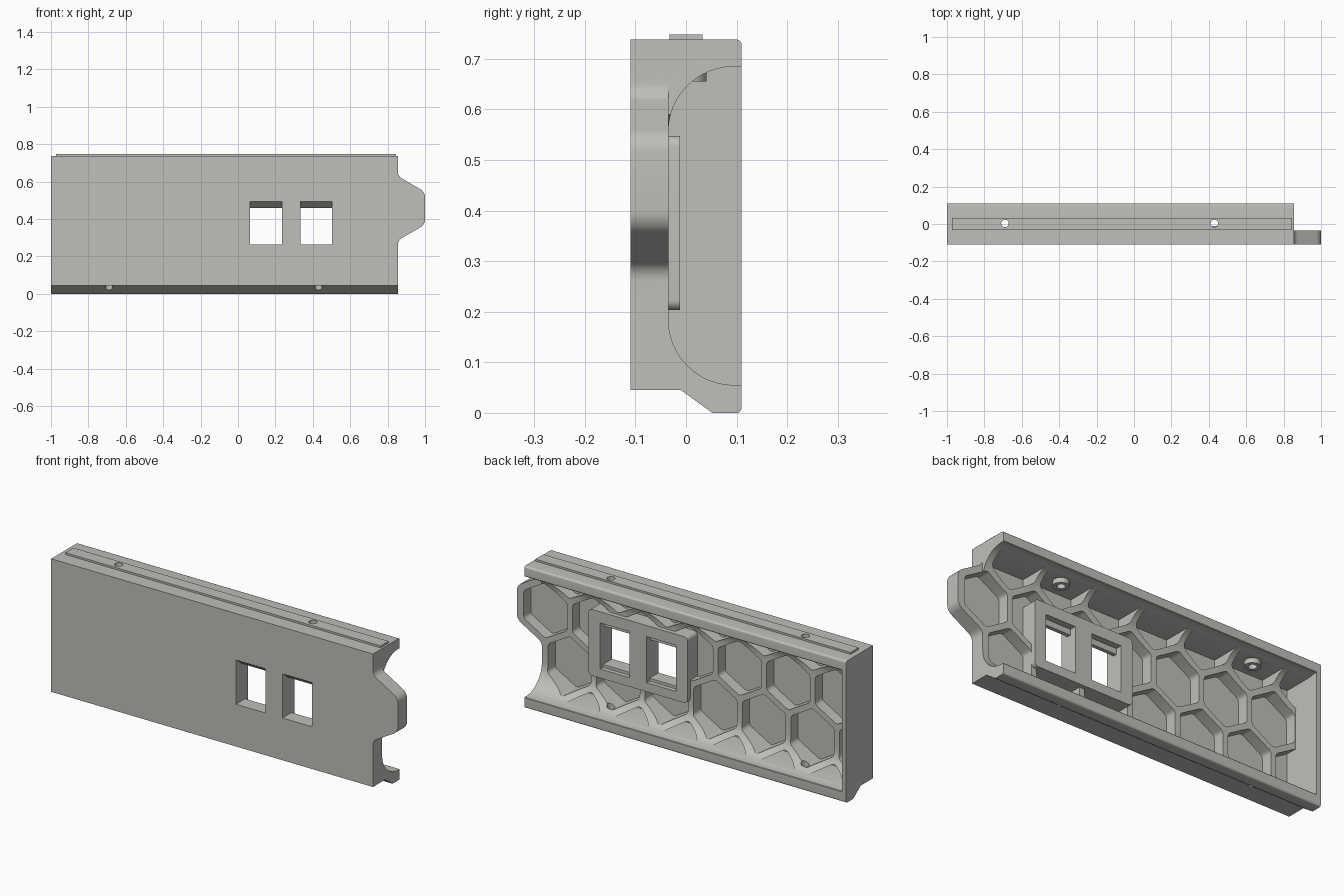
import bpy, bmesh, math
from mathutils import Vector

if "Cube" in bpy.data.objects:
    bpy.data.objects.remove(bpy.data.objects["Cube"])

grey = bpy.data.materials.new("warm_grey")
grey.diffuse_color = (0.52, 0.52, 0.49, 1)
grey.use_nodes = True
grey.node_tree.nodes["Principled BSDF"].inputs["Base Color"].default_value = grey.diffuse_color

def finish(name, bm):
    bmesh.ops.recalc_face_normals(bm, faces=bm.faces)
    me = bpy.data.meshes.new(name)
    bm.to_mesh(me)
    bm.free()
    me.materials.append(grey)
    ob = bpy.data.objects.new(name, me)
    bpy.context.collection.objects.link(ob)
    return ob

def add_prism(bm, pts, axis, a, b):
    """Extrude a 2D outline along x (points y,z) or along y (points x,z)."""
    put = (lambda p, t: (t, p[0], p[1])) if axis == 'x' else (lambda p, t: (p[0], t, p[1]))
    f = bm.faces.new([bm.verts.new(put(p, a)) for p in pts])
    ext = bmesh.ops.extrude_face_region(bm, geom=[f])
    vs = [v for v in ext["geom"] if isinstance(v, bmesh.types.BMVert)]
    bmesh.ops.translate(bm, verts=vs, vec=Vector((b - a, 0, 0) if axis == 'x' else (0, b - a, 0)))

def prism(name, pts, axis, a, b):
    bm = bmesh.new()
    add_prism(bm, pts, axis, a, b)
    return finish(name, bm)

def box(name, x0, x1, y0, y1, z0, z1):
    return prism(name, [(x0, z0), (x1, z0), (x1, z1), (x0, z1)], 'y', y0, y1)

def cylinder(name, x, y, r, z0, z1):
    bm = bmesh.new()
    bmesh.ops.create_cone(bm, cap_ends=True, segments=32, radius1=r, radius2=r, depth=z1 - z0)
    bmesh.ops.translate(bm, verts=bm.verts, vec=(x, y, (z0 + z1) / 2))
    return finish(name, bm)

def boolean(ob, tool, op):
    m = ob.modifiers.new(op, 'BOOLEAN')
    m.operation, m.object, m.solver = op, tool, 'EXACT'
    bpy.context.view_layer.objects.active = ob
    bpy.ops.object.modifier_apply(modifier=m.name)
    bpy.data.objects.remove(tool)

def arc(cx, cz, r, a0, a1, n=12):
    return [(cx + r * math.cos(math.radians(a0 + (a1 - a0) * i / n)),
             cz + r * math.sin(math.radians(a0 + (a1 - a0) * i / n))) for i in range(n + 1)]

def rounded(pts, r, n=5):
    """Round every corner of an outline; r is one radius or one per corner."""
    out = []
    for i, p in enumerate(pts):
        rad = r[i] if isinstance(r, list) else r
        p, a, b = Vector(p), Vector(pts[i - 1]), Vector(pts[(i + 1) % len(pts)])
        if rad == 0:
            out.append(tuple(p))
            continue
        da, db = (a - p).normalized(), (b - p).normalized()
        half = da.angle(db) / 2
        s, e = p + da * rad / math.tan(half), p + db * rad / math.tan(half)
        c = p + (da + db).normalized() * rad / math.sin(half)
        for k in range(n + 1):
            d = (s - c).lerp(e - c, k / n).normalized()
            out.append(tuple(c + d * rad))
    return out

# Main body: outer section with rounded back edges
outer = rounded([(-0.11, 0.045), (-0.01, 0.045), (0.052, 0), (0.11, 0), (0.11, 0.738), (-0.11, 0.738)],
                [0, 0, 0.008, 0.01, 0.01, 0])
panel = prism("panel", outer, 'x', -1, 0.855)

# Hollow back with coved top and bottom, leaving the left end wall
cavity = [(0.3, 0.04), (0.115, 0.045), (0.108, 0.055)]
cavity += arc(0.095, 0.185, 0.13, 270, 180) + arc(0.095, 0.555, 0.13, 180, 90)
cavity += [(0.108, 0.685), (0.115, 0.695), (0.3, 0.70)]
boolean(panel, prism("cavity_cutter", cavity, 'x', -0.975, 1.2), 'DIFFERENCE')

# Side tongue that follows the outline of the last cell
tongue = rounded([(0.70, 0.23), (0.855, 0.23), (0.855, 0.286), (1, 0.37), (1, 0.545),
                  (0.855, 0.629), (0.855, 0.68), (0.70, 0.68)],
                 [0, 0, 0.04, 0.05, 0.05, 0.04, 0, 0])
boolean(panel, prism("tongue", tongue, 'y', -0.11, -0.035), 'UNION')

# Honeycomb pockets, kept inside the frame
PITCH, APOTHEM = 0.28, 0.125
bm = bmesh.new()
for row, start in ((-2, 0.555), (-1, 0.695), (0, 0.835), (1, 0.695)):
    for col in range(7):
        x, z = start - col * PITCH, 0.457 + row * PITCH * math.sqrt(3) / 2
        if x + APOTHEM < -0.96:
            continue
        R = APOTHEM * 2 / math.sqrt(3)
        hexagon = [(x + R * math.sin(math.radians(60 * k)), z + R * math.cos(math.radians(60 * k)))
                   for k in range(6)]
        add_prism(bm, rounded(hexagon, 0.025, 4), 'y', -0.095, 0.2)
pockets = finish("pocket_cutter", bm)
boolean(pockets, box("pocket_limit", -0.975, 1.2, -0.2, 0.3, 0.06, 0.68), 'INTERSECT')
boolean(panel, pockets, 'DIFFERENCE')

# Socket block behind the two windows
block = rounded([(0.0, 0.203), (0.57, 0.203), (0.57, 0.548), (0.0, 0.548)], 0.02)
boolean(panel, prism("socket_block", block, 'y', -0.1, -0.012), 'UNION')

# Windows: sloped top at the front, latch recess at the back
window = [(-0.13, 0.265), (-0.13, 0.495), (-0.105, 0.495), (-0.065, 0.46), (-0.045, 0.46),
          (-0.045, 0.49), (0.02, 0.49), (0.02, 0.25), (-0.035, 0.25), (-0.035, 0.265)]
for x0 in (0.065, 0.333):
    boolean(panel, prism("window_cutter", window, 'x', x0, x0 + 0.17), 'DIFFERENCE')

# Top locating strip
boolean(panel, box("top_strip", -0.972, 0.845, -0.033, 0.033, 0.72, 0.748), 'UNION')

# Screw bosses under the top and holes through top and bottom
for x in (-0.69, 0.43):
    boolean(panel, cylinder("boss", x, 0.003, 0.038, 0.655, 0.71), 'UNION')
    for z0, z1 in ((0.6, 0.8), (-0.1, 0.13)):
        boolean(panel, cylinder("hole_cutter", x, 0.003, 0.02, z0, z1), 'DIFFERENCE')

bpy.ops.object.select_all(action='DESELECT')
panel.select_set(True)
bpy.context.view_layer.objects.active = panel
bpy.ops.object.shade_smooth_by_angle(angle=math.radians(30))
